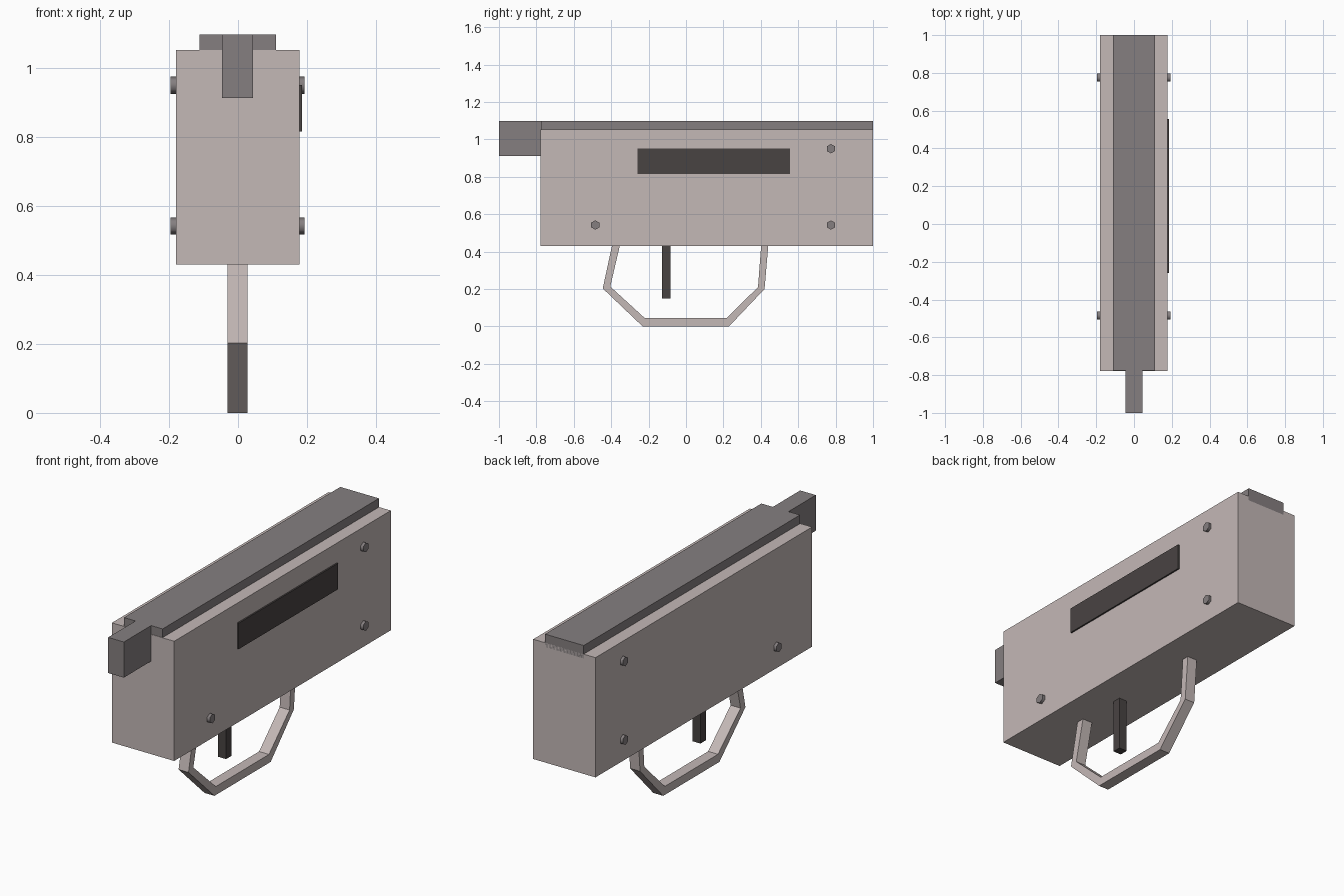
import bpy, bmesh, math

if "Cube" in bpy.data.objects:
    bpy.data.objects.remove(bpy.data.objects["Cube"])

def material(name, rgb):
    m = bpy.data.materials.new(name)
    m.diffuse_color = (*rgb, 1)
    m.use_nodes = True
    m.node_tree.nodes["Principled BSDF"].inputs["Base Color"].default_value = m.diffuse_color
    return m

shell = material("pale warm grey", (0.55, 0.48, 0.47))
steel = material("mid grey", (0.235, 0.212, 0.216))
dark = material("dark grey", (0.066, 0.057, 0.055))

def finish(name, bm, mat):
    bmesh.ops.recalc_face_normals(bm, faces=bm.faces)
    mesh = bpy.data.meshes.new(name)
    bm.to_mesh(mesh)
    bm.free()
    mesh.materials.append(mat)
    ob = bpy.data.objects.new(name, mesh)
    bpy.context.collection.objects.link(ob)
    return ob

def box(name, x, y, z, mat):
    bm = bmesh.new()
    bmesh.ops.create_cube(bm, size=1)
    for v in bm.verts:
        v.co = [(a + b) / 2 + c * (b - a) for c, (a, b) in zip(v.co, (x, y, z))]
    return finish(name, bm, mat)

# Main housing, top cover, muzzle block, side port and trigger
box("housing", (-0.18, 0.178), (-0.778, 1), (0.43, 1.052), shell)
box("top_cover", (-0.112, 0.11), (-0.776, 1), (1.03, 1.097), steel)
box("barrel", (-0.046, 0.044), (-1, -0.77), (0.912, 1.097), steel)
box("side_port", (0.1765, 0.186), (-0.26, 0.555), (0.815, 0.95), dark)
box("trigger", (-0.024, 0.022), (-0.129, -0.084), (0.15, 0.44), dark)

# Guard loop: outer and inner profile bridged into a band
outer = [(-0.395, 0.435), (-0.445, 0.203), (-0.232, 0), (0.23, 0), (0.42, 0.2), (0.44, 0.435)]
inner = [(-0.353, 0.435), (-0.405, 0.213), (-0.22, 0.044), (0.216, 0.044), (0.385, 0.21), (0.402, 0.435)]
bm = bmesh.new()
rings = [[bm.verts.new((x, *p)) for x, p in
          ((-0.03, o), (0.027, o), (0.027, i), (-0.03, i))] for o, i in zip(outer, inner)]
for a, b in zip(rings, rings[1:]):
    for k in range(4):
        n = (k + 1) % 4
        bm.faces.new((a[k], a[n], b[n], b[k]))
bm.faces.new(rings[0])
bm.faces.new(rings[-1])
finish("guard_loop", bm, shell)

# Hexagonal pins running through the housing
for i, (y, z) in enumerate([(-0.485, 0.542), (0.775, 0.542), (0.775, 0.95)]):
    bpy.ops.mesh.primitive_cylinder_add(vertices=6, radius=0.025, depth=0.388,
                                        location=(-0.001, y, z), rotation=(0, math.pi / 2, 0))
    pin = bpy.context.object
    pin.name = f"pin_{i + 1}"
    # Turn the section so its corners point along the housing
    for v in pin.data.vertices:
        v.co.x, v.co.y = -v.co.y, v.co.x
    pin.data.materials.append(steel)
    bpy.ops.object.shade_smooth_by_angle(angle=math.radians(65))
